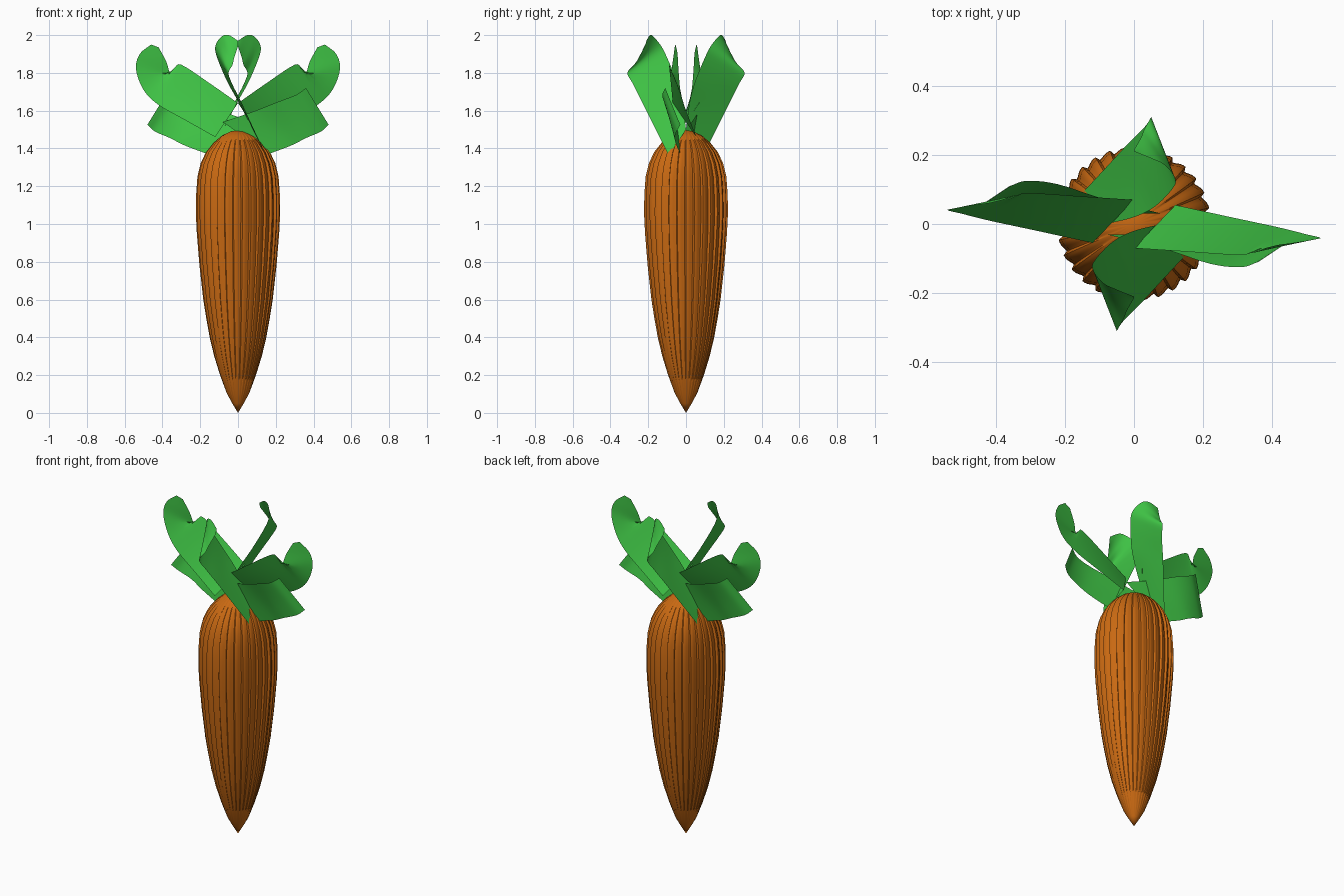
import bpy, math
from mathutils import Vector

if "Cube" in bpy.data.objects:
    bpy.data.objects.remove(bpy.data.objects["Cube"])


def material(name, color):
    m = bpy.data.materials.new(name)
    m.diffuse_color = (*color, 1)
    m.use_nodes = True
    m.node_tree.nodes["Principled BSDF"].inputs["Base Color"].default_value = m.diffuse_color
    return m


orange = material("orange", (0.58, 0.14, 0.006))
green = material("green", (0.05, 0.55, 0.06))


def make(name, verts, faces, mat):
    me = bpy.data.meshes.new(name)
    me.from_pydata(verts, [], faces)
    me.materials.append(mat)
    ob = bpy.data.objects.new(name, me)
    bpy.context.collection.objects.link(ob)
    bpy.context.view_layer.objects.active = ob
    bpy.ops.object.select_all(action='DESELECT')
    ob.select_set(True)
    bpy.ops.object.shade_smooth_by_angle(angle=math.radians(35))
    return ob


def spline(points, steps=5):
    # Catmull-Rom curve through the points
    p = [Vector(q) for q in points]
    p = [2 * p[0] - p[1]] + p + [2 * p[-1] - p[-2]]
    out = []
    for i in range(1, len(p) - 2):
        a, b, c, d = p[i - 1:i + 3]
        for s in range(steps):
            t = s / steps
            out.append(0.5 * (2 * b + (c - a) * t + (2 * a - 5 * b + 4 * c - d) * t * t
                              + (3 * b - a - 3 * c + d) * t ** 3))
    return out + [p[-2]]


def leaf(name, edge_a, edge_b, across=4):
    # Ribbon between two edges, made twice with a half turn about z
    a, b = spline(edge_a), spline(edge_b)
    n = across + 1
    verts = [p.lerp(q, k / across) for p, q in zip(a, b) for k in range(n)]
    faces = [(i * n + k, (i + 1) * n + k, (i + 1) * n + k + 1, i * n + k + 1)
             for i in range(len(a) - 1) for k in range(across)]
    for side, s in (("a", 1), ("b", -1)):
        make(f"{name}_{side}", [(s * v.x, s * v.y, v.z) for v in verts], faces, green)


# Ridged root: radius, height, ridge depth
profile = [(0.03, 0.05, 0), (0.06, 0.105, .001), (0.095, 0.2, .003), (0.126, 0.3, .004),
           (0.150, 0.4, .006), (0.168, 0.5, .007), (0.184, 0.6, .008), (0.204, 0.78, .010),
           (0.218, 0.95, .013), (0.223, 1.05, .014), (0.222, 1.15, .015), (0.215, 1.25, .015),
           (0.198, 1.32, .013), (0.170, 1.38, .010), (0.130, 1.43, .007),
           (0.085, 1.468, .003), (0.04, 1.49, 0)]
RIDGES, STEPS = 30, 6
N = RIDGES * STEPS
shape = [0, 0.05, 0.2, 0.45, 0.75, 0.9]
verts, faces = [], []
for r, z, depth in profile:
    for k in range(N):
        t = 2 * math.pi * k / N
        rr = r - depth * shape[k % STEPS]
        verts.append((rr * math.cos(t), rr * math.sin(t), z))
for i in range(len(profile) - 1):
    for k in range(N):
        j = (k + 1) % N
        faces.append((i * N + k, i * N + j, (i + 1) * N + j, (i + 1) * N + k))
tip = len(verts)
verts += [(0, 0, 0), (0, 0, 1.497)]
last = (len(profile) - 1) * N
for k in range(N):
    j = (k + 1) % N
    faces += [(tip, j, k), (tip + 1, last + k, last + j)]
make("root", verts, faces, orange)

# Long side leaves with rounded curled ends
leaf("side_leaf",
     [(.12, .055, 1.46), (.28, .02, 1.55), (.42, -.01, 1.63), (.50, -.03, 1.71),
      (.54, -.04, 1.82), (.52, -.045, 1.90), (.46, -.055, 1.95)],
     [(0, -.07, 1.64), (.15, -.08, 1.745), (.30, -.09, 1.843), (.335, -.085, 1.82),
      (.36, -.08, 1.80), (.38, -.07, 1.86), (.42, -.06, 1.935)])

# Short low leaves bending outwards
leaf("low_leaf",
     [(.16, -.03, 1.37), (.28, -.05, 1.415), (.36, -.06, 1.455), (.44, -.05, 1.49),
      (.48, -.03, 1.525)],
     [(-.08, -.03, 1.54), (.08, -.07, 1.595), (.22, -.115, 1.65), (.31, -.125, 1.685),
      (.36, -.11, 1.72)])

# Tall twisted leaves to the front and back
leaf("tall_leaf",
     [(.15, -.09, 1.36), (.08, -.165, 1.51), (.02, -.23, 1.64), (-.03, -.28, 1.74),
      (-.05, -.31, 1.80), (-.03, -.275, 1.84), (-.02, -.25, 1.88), (0, -.215, 1.94)],
     [(.08, 0, 1.50), (0, -.02, 1.65), (-.06, -.05, 1.76), (-.11, -.10, 1.88),
      (-.12, -.13, 1.94), (-.09, -.17, 1.99), (-.05, -.19, 2.0), (0, -.21, 1.97)])
